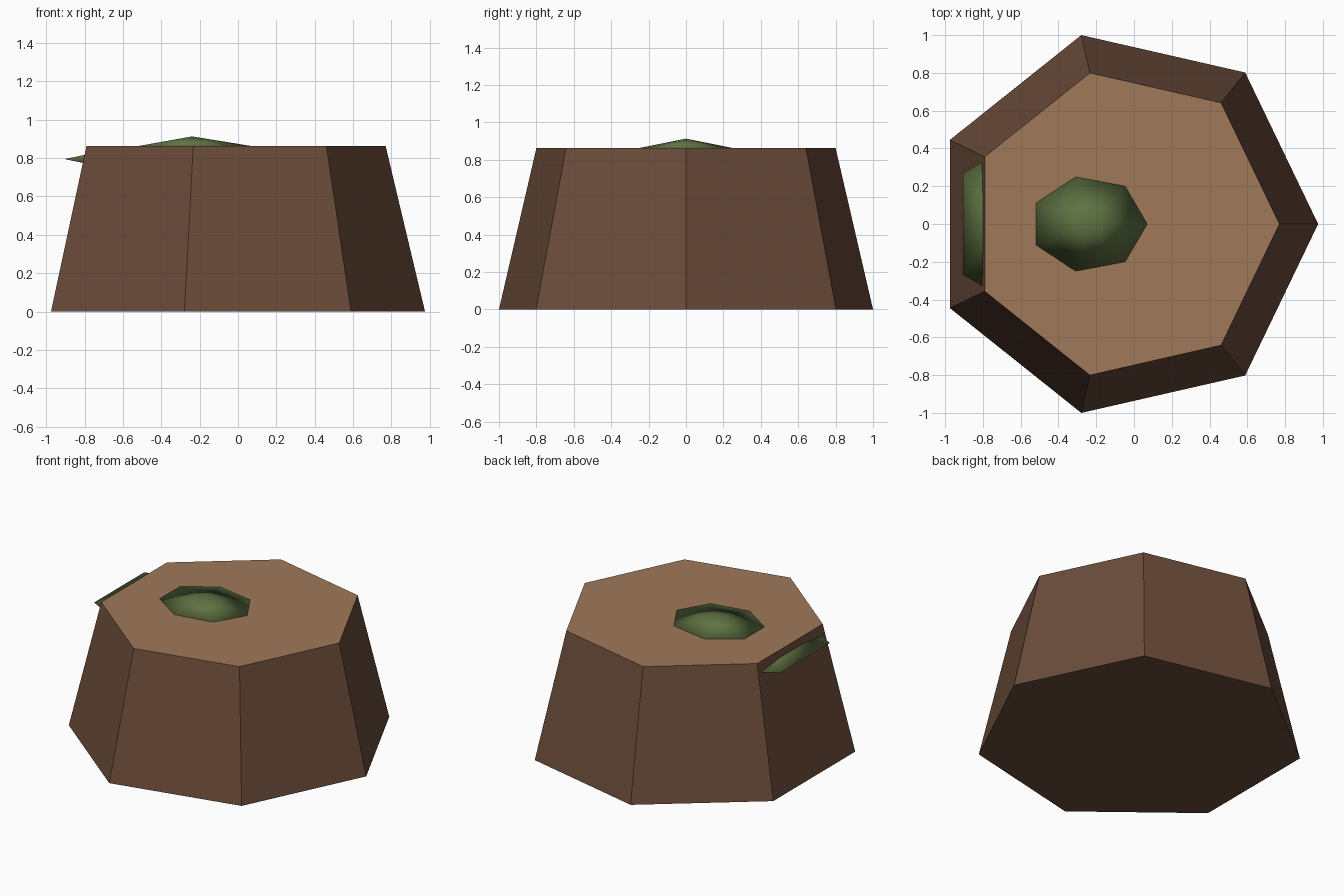
import bpy, bmesh, math

if "Cube" in bpy.data.objects:
    bpy.data.objects.remove(bpy.data.objects["Cube"])


def srgb(r, g, b):
    def lin(c):
        c /= 255
        return c / 12.92 if c <= 0.04045 else ((c + 0.055) / 1.055) ** 2.4
    return (lin(r), lin(g), lin(b), 1)


def material(name, rgb):
    m = bpy.data.materials.new(name)
    m.diffuse_color = srgb(*rgb)
    m.use_nodes = True
    m.node_tree.nodes["Principled BSDF"].inputs["Base Color"].default_value = m.diffuse_color
    return m


bark = material("bark brown", (107, 76, 58))
wood = material("cut wood tan", (160, 120, 88))
moss = material("moss green", (94, 114, 66))


def finish(bm, name, mats, smooth=False):
    bmesh.ops.recalc_face_normals(bm, faces=bm.faces)
    me = bpy.data.meshes.new(name)
    for f in bm.faces:
        f.smooth = smooth
        if len(mats) > 1:
            f.material_index = 1 if f.normal.z > 0.9 else 0
    bm.to_mesh(me)
    bm.free()
    for m in mats:
        me.materials.append(m)
    ob = bpy.data.objects.new(name, me)
    bpy.context.collection.objects.link(ob)
    return ob


def ring(bm, n, rx, ry, z):
    return [bm.verts.new((rx * math.cos(2 * math.pi * i / n),
                          ry * math.sin(2 * math.pi * i / n), z)) for i in range(n)]


# Stump: tapered seven-sided trunk with a pale cut top
bm = bmesh.new()
low = ring(bm, 7, 1.0257, 1.0257, 0)
top = ring(bm, 7, 0.8206, 0.8206, 0.862)
for i in range(7):
    j = (i + 1) % 7
    bm.faces.new((low[i], low[j], top[j], top[i]))
bm.faces.new(top)
bm.faces.new(low[::-1])
finish(bm, "stump", [bark, wood]).location.x = -0.0508


# Moss: flat smooth double cones, half sunk in the wood
def moss_patch(name, n, size, loc):
    bm = bmesh.new()
    rim = ring(bm, n, size[0], size[1], 0)
    up = bm.verts.new((0, 0, size[2]))
    down = bm.verts.new((0, 0, -size[2]))
    for i in range(n):
        j = (i + 1) % n
        bm.faces.new((rim[i], rim[j], up))
        bm.faces.new((rim[j], rim[i], down))
    finish(bm, name, [moss], smooth=True).location = loc


moss_patch("top_moss", 7, (0.31, 0.256, 0.05), (-0.24, 0, 0.863))
moss_patch("side_moss", 5, (0.25, 0.456, 0.041), (-0.703, 0, 0.795))
